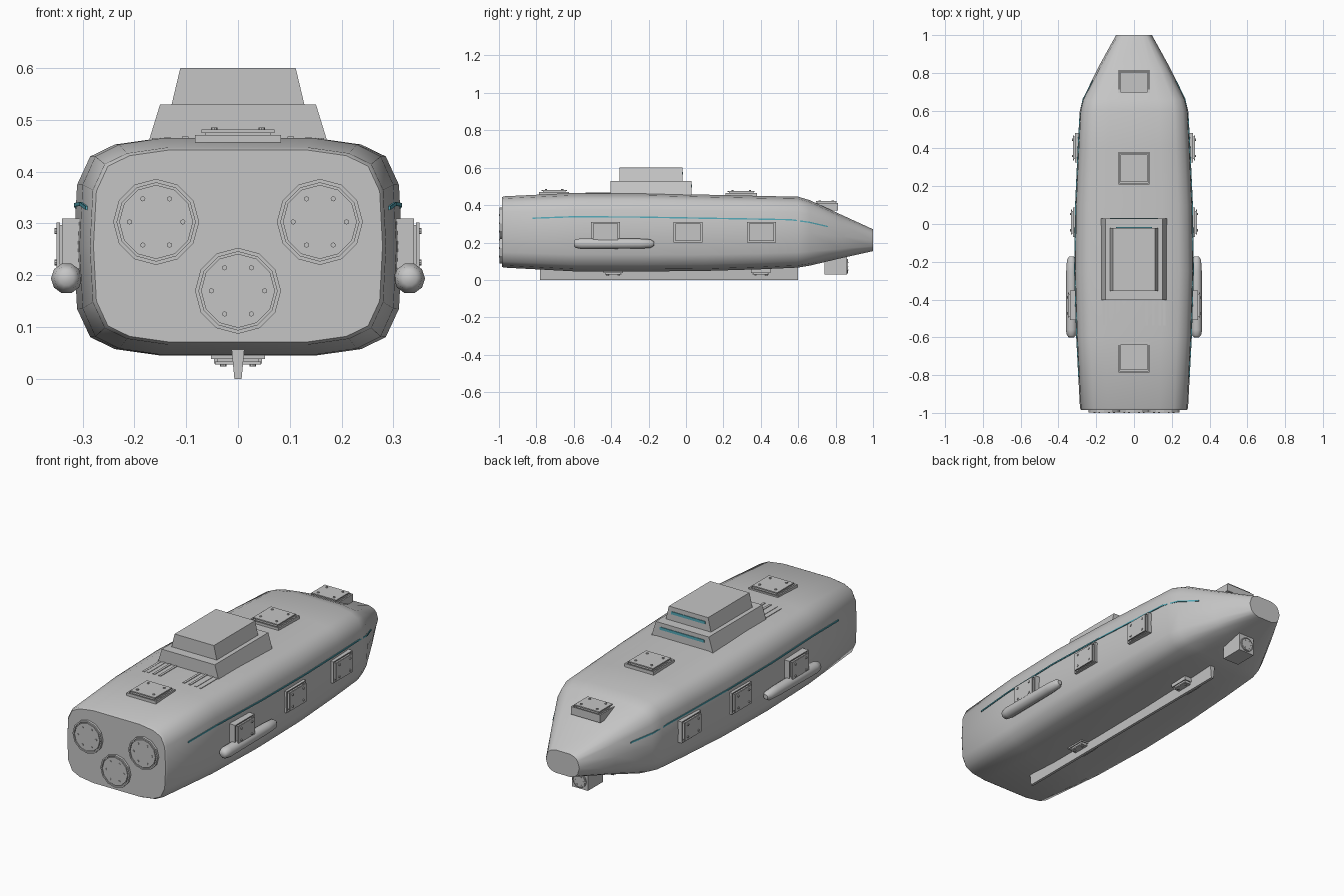
import bpy, bmesh, math
from mathutils import Matrix, Vector
from mathutils.bvhtree import BVHTree

old = bpy.data.objects.get("Cube")
if old:
    bpy.data.objects.remove(old, do_unlink=True)


def material(name, rgb):
    m = bpy.data.materials.new(name)
    m.use_nodes = True
    m.diffuse_color = (*rgb, 1)
    m.node_tree.nodes["Principled BSDF"].inputs["Base Color"].default_value = (*rgb, 1)
    return m


GREY = material("hull grey", (0.56, 0.56, 0.56))
TEAL = material("teal glass", (0.09, 0.40, 0.48))


def finish(name, bm, mat=GREY, smooth=None):
    bmesh.ops.recalc_face_normals(bm, faces=bm.faces)
    mesh = bpy.data.meshes.new(name)
    bm.to_mesh(mesh)
    bm.free()
    mesh.materials.append(mat)
    obj = bpy.data.objects.new(name, mesh)
    bpy.context.collection.objects.link(obj)
    if smooth:
        bpy.ops.object.select_all(action='DESELECT')
        obj.select_set(True)
        bpy.context.view_layer.objects.active = obj
        bpy.ops.object.shade_smooth_by_angle(angle=math.radians(smooth))
    return obj


def add_box(bm, lo, hi, taper=1.0):
    """Box between two corners; taper narrows the top in x."""
    lo, hi = Vector(lo), Vector(hi)
    mid, size = (lo + hi) / 2, hi - lo
    for v in bmesh.ops.create_cube(bm, size=1)["verts"]:
        if v.co.z > 0:
            v.co.x *= taper
        v.co = mid + v.co * size


def add_bolt(bm, r, z0, z1, frame, x, y):
    place = frame @ Matrix.Translation((x, y, (z0 + z1) / 2))
    bmesh.ops.create_cone(bm, cap_ends=True, segments=8, radius1=r, radius2=r,
                          depth=z1 - z0, matrix=place)


def add_loft(bm, rings):
    """Skin a list of closed rings and cap both ends."""
    loops = [[bm.verts.new(p) for p in ring] for ring in rings]
    for a, b in zip(loops, loops[1:]):
        for i in range(len(a)):
            j = (i + 1) % len(a)
            bm.faces.new((a[i], a[j], b[j], b[i]))
    bm.faces.new(loops[0])
    bm.faces.new(loops[-1])


def loft(name, rings, mat=GREY, smooth=None):
    bm = bmesh.new()
    add_loft(bm, rings)
    return finish(name, bm, mat, smooth)


def add_stepped(bm, shape, frame, profile):
    """Stack scaled copies of a flat shape along the frame's normal."""
    add_loft(bm, [[frame @ Vector((x * s, y * s, z)) for x, y in shape] for s, z in profile])


def circle(r, sides):
    return [(r * math.cos(math.tau * k / sides), r * math.sin(math.tau * k / sides))
            for k in range(sides)]


def facing(origin, normal, u):
    """Frame whose local z is the normal and local x is u."""
    n, u = Vector(normal), Vector(u)
    m = Matrix((u, n.cross(u), n)).transposed().to_4x4()
    return Matrix.Translation(origin) @ m


# Hull: rounded section lofted along y (y, half width, bottom, top, roundness)
quarter = [(0.47, 1), (0.75, 0.94), (0.9, 0.83), (0.98, 0.57)]
half = quarter + [(1, 0)] + [(x, -z) for x, z in reversed(quarter)]
outline = [Vector(p) for p in half + [(-x, z) for x, z in reversed(half)]]
stations = [(-0.985, 0.279, 0.071, 0.442, 0), (-0.975, 0.286, 0.066, 0.447, 0),
            (-0.6, 0.306, 0.046, 0.465, 0), (-0.25, 0.317, 0.045, 0.465, 0),
            (0.1, 0.312, 0.048, 0.456, 0), (0.4, 0.298, 0.057, 0.449, 0),
            (0.6, 0.287, 0.066, 0.445, 0), (0.66, 0.272, 0.076, 0.427, 0),
            (0.83, 0.189, 0.113, 0.352, 0.3), (1, 0.095, 0.150, 0.275, 0.7)]
rings = []
for y, w, lo, hi, t in stations:
    section = [p.lerp(p.normalized(), t) for p in outline]
    rings.append([(p.x * w, y, (lo + hi) / 2 + p.y * (hi - lo) / 2) for p in section])
hull = loft("hull", rings, smooth=50)
surface = BVHTree.FromObject(hull, bpy.context.evaluated_depsgraph_get())


def hull_x(y, z, side):
    return surface.ray_cast(Vector((side, y, z)), Vector((-side, 0, 0)))[0].x


def port(name, frame, r, rise):
    """Round port: rim, groove, inner plate and six bolts."""
    bm = bmesh.new()
    add_stepped(bm, circle(r, 12), frame,
                [(1, -0.02), (1, rise), (0.91, rise), (0.91, 0.001),
                 (0.86, 0.001), (0.86, rise)])
    for x, y in circle(r * 0.62, 6):
        add_bolt(bm, r * 0.06, rise - 0.002, rise + 0.003, frame, x, y)
    finish(name, bm)


def hatch(name, frame, w, h, depth):
    """Rectangular hatch: grooved base, overhanging plate and four bolts."""
    bm = bmesh.new()
    add_stepped(bm, [(w, h), (-w, h), (-w, -h), (w, -h)], frame,
                [(1, -depth), (1, 0), (0.91, 0), (0.91, -0.008), (0.76, -0.008),
                 (0.76, 0.004), (0.85, 0.004), (0.85, 0.010)])
    for i in (-1, 1):
        for j in (-1, 1):
            add_bolt(bm, 0.006, 0.009, 0.014, frame, i * w * 0.55, j * h * 0.55)
    finish(name, bm)


# End ports on the flat face
for label, x, z in (("right", -0.158, 0.303), ("left", 0.158, 0.303), ("lower", 0, 0.17)):
    port(label + "_end_port", facing((x, -0.985, z), (0, -1, 0), (1, 0, 0)), 0.083, 0.012)

# Deck hatches
for label, y, z, h, d in (("front", -0.705, 0.471, 0.08, 0.03),
                          ("middle", 0.295, 0.466, 0.085, 0.03),
                          ("nose", 0.75, 0.411, 0.064, 0.04)):
    hatch(label + "_deck_hatch", facing((0, y, z), (0, 0, 1), (1, 0, 0)), 0.083, h, d)

# Belly hatches
for label, y in (("front", -0.39), ("rear", 0.4)):
    hatch(label + "_belly_hatch", facing((0, y, 0.038), (0, 0, -1), (1, 0, 0)),
          0.052, 0.052, 0.03)

# Two-tier tower with window strips
bm = bmesh.new()
add_box(bm, (-0.178, -0.403, 0.44), (0.178, 0.03, 0.53), taper=0.845)
add_box(bm, (-0.128, -0.355, 0.53), (0.128, -0.02, 0.60), taper=0.87)
finish("tower", bm)
bm = bmesh.new()
add_box(bm, (-0.126, 0.028, 0.495), (0.126, 0.033, 0.509))
add_box(bm, (-0.096, -0.022, 0.563), (0.096, -0.017, 0.577))
finish("tower_windows", bm, TEAL)

# Keel
bm = bmesh.new()
add_box(bm, (-0.007, -0.78, 0), (0.007, 0.6, 0.075), taper=2)
finish("keel", bm)

# Under-nose sensor box and its port
bm = bmesh.new()
add_box(bm, (-0.046, 0.74, 0.03), (0.046, 0.86, 0.16))
finish("sensor_box", bm)
port("sensor_port", facing((0, 0.86, 0.073), (0, 1, 0), (-1, 0, 0)), 0.038, 0.006)

for side, label in ((1, "left"), (-1, "right")):
    # Side hatches
    for n, (y, x) in enumerate(((-0.43, 0.340), (0.01, 0.324), (0.403, 0.313))):
        hatch(f"{label}_side_hatch_{n + 1}",
              facing((side * x, y, 0.255), (side, 0, 0), (0, side, 0)), 0.078, 0.055, 0.06)

    # Side pod with rounded ends
    profile = [(-0.6, 0.014), (-0.59, 0.024), (-0.56, 0.03), (-0.25, 0.028),
               (-0.19, 0.024), (-0.172, 0.012)]
    loft(label + "_side_pod", [[(side * 0.331 + x, y, 0.194 + z) for x, z in circle(r, 10)]
                               for y, r in profile], smooth=50)

    # Thin side stripe hugging the hull
    rings = []
    for y, z in ((-0.82, 0.33), (-0.6, 0.338), (-0.25, 0.336), (0.1, 0.33),
                 (0.4, 0.325), (0.56, 0.322), (0.66, 0.308), (0.76, 0.285)):
        ring = []
        for dz, out in ((-0.0035, -0.003), (-0.0035, 0.004), (0.0035, 0.004), (0.0035, -0.003)):
            ring.append((hull_x(y, z + dz, side) + side * out, y, z + dz))
        rings.append(ring)
    loft(label + "_stripe", rings, TEAL)

    # Deck slats beside the tower foot
    bm = bmesh.new()
    for x, top in ((0.068, 0.468), (0.102, 0.468), (0.136, 0.467), (0.16, 0.465)):
        add_box(bm, (side * x - 0.006, -0.537, 0.44), (side * x + 0.006, -0.39, top))
    finish(label + "_deck_slats", bm)
